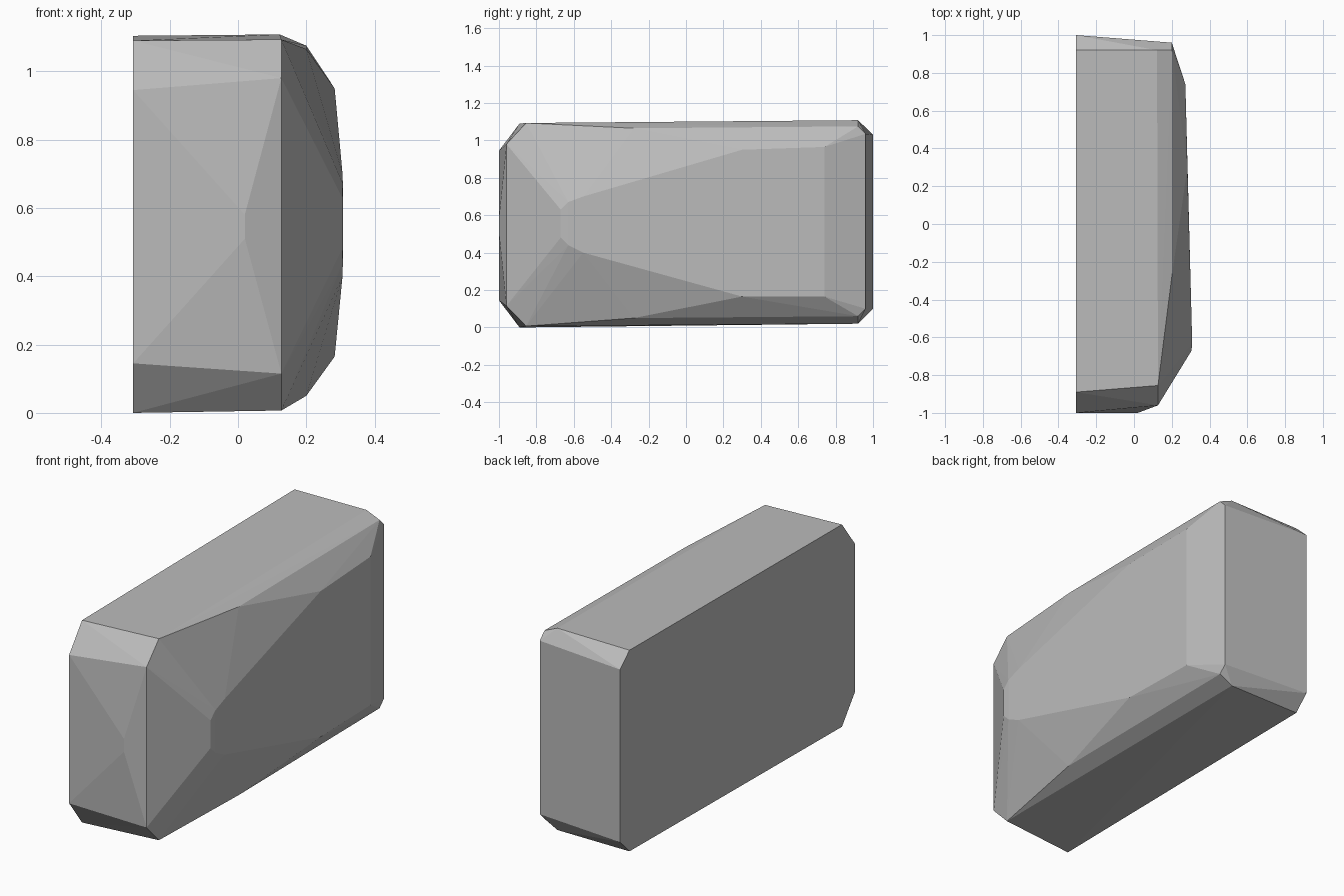
import bpy, bmesh

if "Cube" in bpy.data.objects:
    bpy.data.objects.remove(bpy.data.objects["Cube"])

# Flat left side: chamfered rectangle outline (y, z)
outline = [(-1.0, 0.145), (-1.0, 0.945), (-0.89, 1.09), (0.92, 1.104),
           (1.0, 1.03), (1.0, 0.10), (0.92, 0.02), (-0.89, 0.0)]
points = [(-0.307, y, z) for y, z in outline]

# Bulging right side: rows of (x, y, lower z, upper z)
rows = [(0.02, -1.0, 0.51, 0.58),
        (0.127, -0.96, 0.115, 0.98),
        (0.127, -0.855, 0.007, 1.093),
        (0.122, 0.92, 0.02, 1.108),
        (0.20, -0.28, 0.05, 1.065),
        (0.20, 0.92, 0.06, 1.075),
        (0.20, 0.96, 0.10, 1.035),
        (0.272, 0.74, 0.165, 0.965),
        (0.283, 0.30, 0.165, 0.95),
        (0.306, -0.55, 0.40, 0.70),
        (0.307, -0.63, 0.44, 0.67),
        (0.305, -0.67, 0.48, 0.63)]
for x, y, low, high in rows:
    points += [(x, y, low), (x, y, high)]

# Faceted block: convex skin over the corner points
bm = bmesh.new()
for p in points:
    bm.verts.new(p)
hull = bmesh.ops.convex_hull(bm, input=bm.verts[:])
loose = [v for v in bm.verts if not v.link_faces]
bmesh.ops.delete(bm, geom=loose, context='VERTS')
bmesh.ops.dissolve_limit(bm, angle_limit=0.01, verts=bm.verts[:], edges=bm.edges[:])
bmesh.ops.recalc_face_normals(bm, faces=bm.faces[:])
mesh = bpy.data.meshes.new("faceted_block")
bm.to_mesh(mesh)
bm.free()

# Plain grey surface
grey = bpy.data.materials.new("stone grey")
grey.diffuse_color = (0.5, 0.5, 0.5, 1.0)
grey.use_nodes = True
grey.node_tree.nodes["Principled BSDF"].inputs["Base Color"].default_value = grey.diffuse_color
mesh.materials.append(grey)
block = bpy.data.objects.new("faceted_block", mesh)
bpy.context.collection.objects.link(block)
